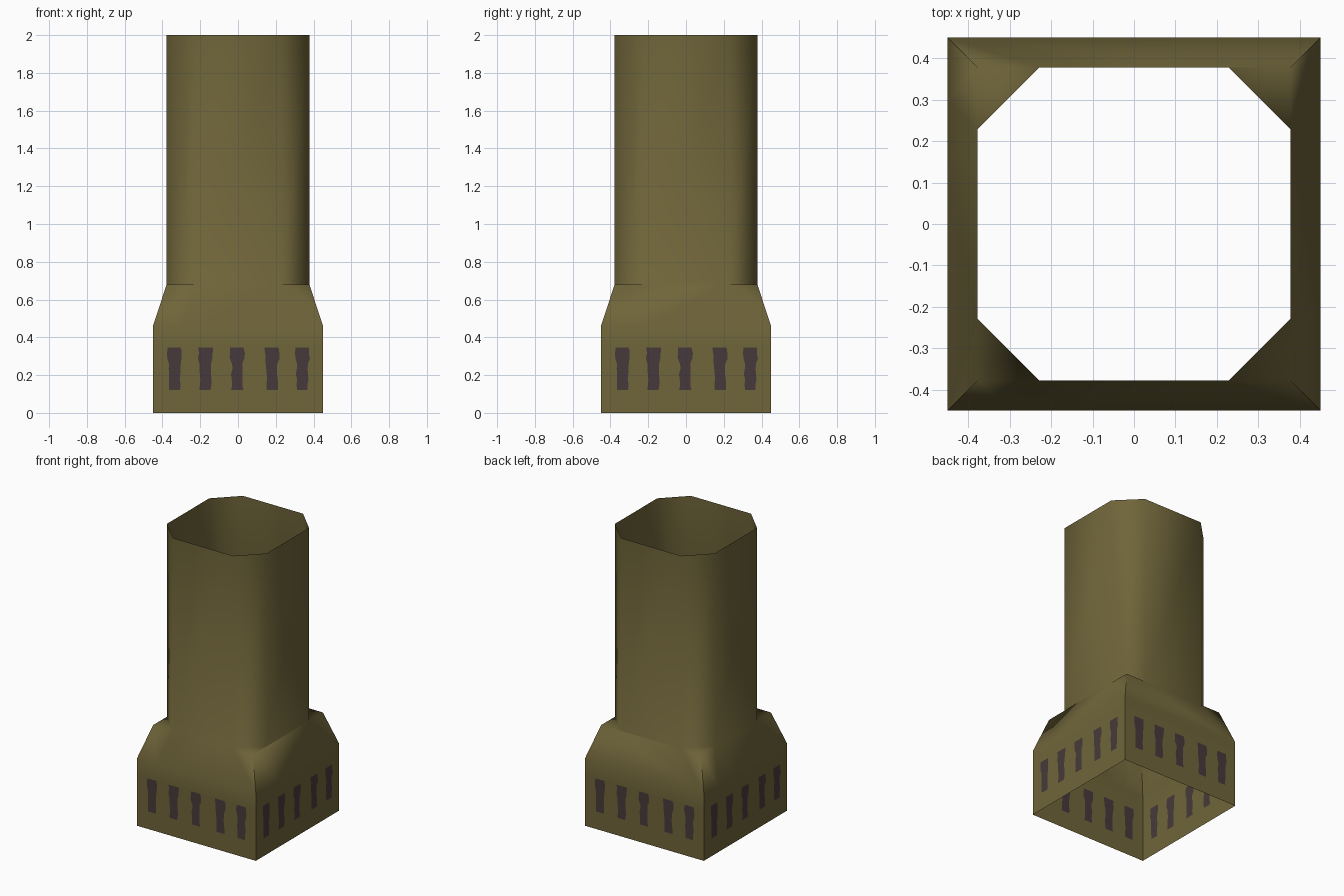
import bpy, bmesh, math, random
from mathutils import Matrix, Vector

random.seed(4)
cube = bpy.data.objects.get("Cube")
if cube:
    bpy.data.objects.remove(cube, do_unlink=True)


def material(name, rgb):
    mat = bpy.data.materials.new(name)
    mat.use_nodes = True
    mat.diffuse_color = (*rgb, 1)
    mat.node_tree.nodes["Principled BSDF"].inputs["Base Color"].default_value = (*rgb, 1)
    return mat


BASE, NECK, CUT = 0.45, 0.378, 0.228      # half widths, and where the octagon corners start
EAVE, SHOULDER, TOP = 0.46, 0.68, 2.0     # heights
SLOT_LOW, SLOT_HIGH, SLOT_ROWS = 0.12, 0.345, 8
SLOTS = (-0.335, -0.173, -0.004, 0.18, 0.34)

# Wall rows: plain below and above, fine rows through the painted slots
heights = [0.0]
for i in range(SLOT_ROWS + 1):
    heights.append(SLOT_LOW + (SLOT_HIGH - SLOT_LOW) * i / SLOT_ROWS)
heights.append(EAVE)

# Slightly ragged slot edges, widest at the top
wall = []
for r, z in enumerate(heights):
    t = (z - SLOT_LOW) / (SLOT_HIGH - SLOT_LOW)
    ragged = 0.004 if 0 < r < len(heights) - 1 else 0
    half = 0.037 if t > 0.7 else 0.03
    xs = [-BASE]
    for c in SLOTS:
        xs += [c + s * half + random.uniform(-ragged, ragged) for s in (-1, 1)]
    wall.append([Vector((x, -BASE, z)) for x in xs + [BASE]])

bm = bmesh.new()


def add_face(points, turn, slot=0):
    face = bm.faces.new([bm.verts.new(turn @ Vector(p)) for p in points])
    face.material_index = slot


for side in range(4):
    turn = Matrix.Rotation(side * math.pi / 2, 3, 'Z')
    # Base wall with slot faces
    for r in range(len(heights) - 1):
        low, high = wall[r], wall[r + 1]
        for c in range(len(low) - 1):
            slot = int(c % 2 == 1 and 0 < r <= SLOT_ROWS)
            add_face((low[c], low[c + 1], high[c + 1], high[c]), turn, slot)
    # Sloping shoulder
    rim = [(x, -NECK, SHOULDER) for x in (NECK, CUT, -CUT, -NECK)]
    add_face(wall[-1] + rim, turn)
    # Flat corner ledge
    a, b = (CUT, -NECK), (NECK, -CUT)
    add_face(((*a, SHOULDER), (NECK, -NECK, SHOULDER), (*b, SHOULDER)), turn)
    # Flue: one wide face and one chamfer face
    for p, q in (((-CUT, -NECK), a), (a, b)):
        add_face(((*p, SHOULDER), (*q, SHOULDER), (*q, TOP), (*p, TOP)), turn)

bmesh.ops.remove_doubles(bm, verts=bm.verts, dist=0.0005)
mesh = bpy.data.meshes.new("chimney_shell")
bm.to_mesh(mesh)
bm.free()

mesh.materials.append(material("olive brown", (0.16, 0.13, 0.042)))
mesh.materials.append(material("dark slot", (0.064, 0.042, 0.043)))
shell = bpy.data.objects.new("chimney_shell", mesh)
bpy.context.collection.objects.link(shell)

bpy.ops.object.select_all(action='DESELECT')
shell.select_set(True)
bpy.context.view_layer.objects.active = shell
bpy.ops.object.shade_smooth_by_angle(angle=math.radians(80))
